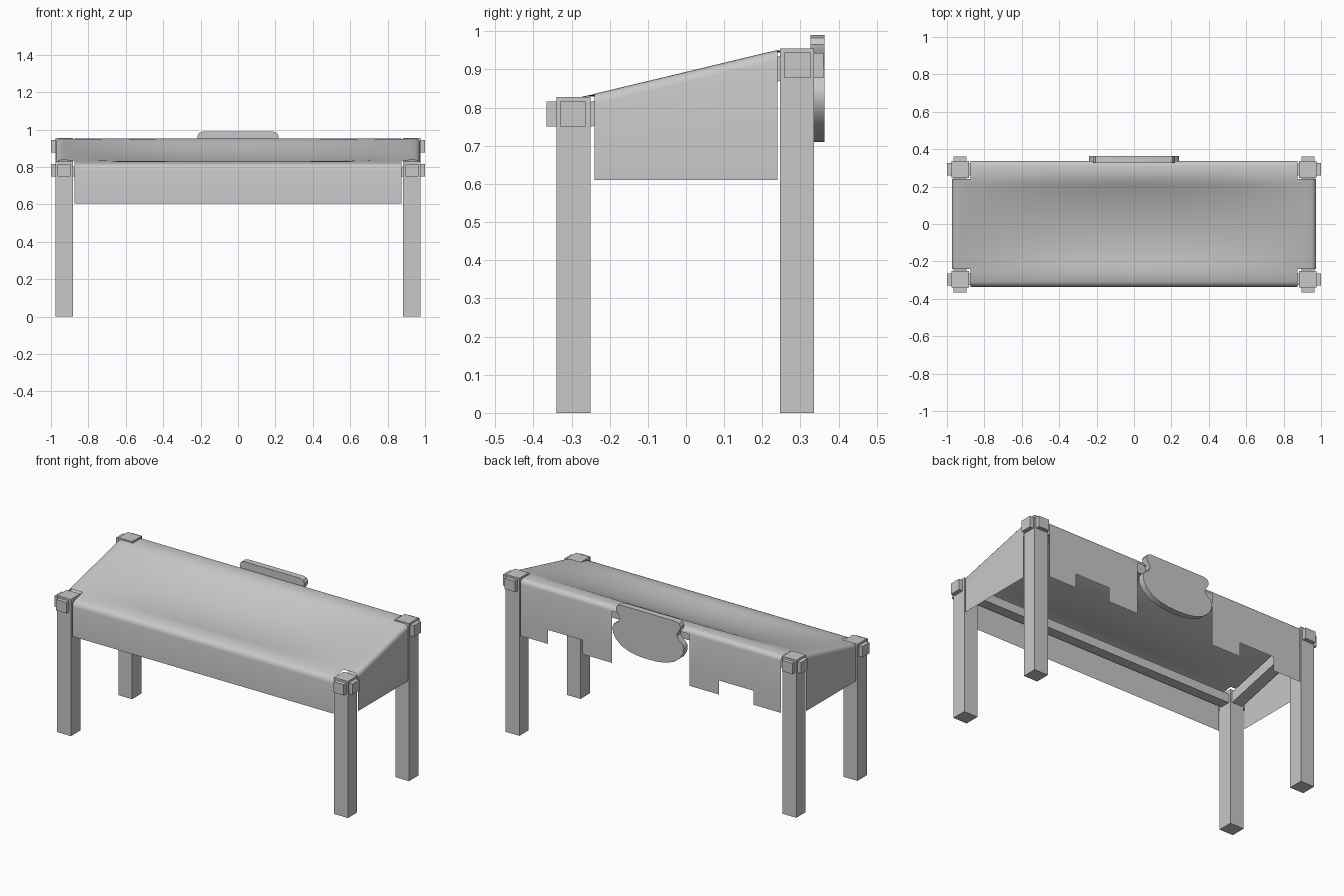
import bpy, bmesh, math
from mathutils import Vector

cube = bpy.data.objects.get("Cube")
if cube:
    bpy.data.objects.remove(cube)

grey = bpy.data.materials.new("plain_grey")
grey.use_nodes = True
GREY = (0.58, 0.58, 0.58, 1)
grey.diffuse_color = GREY
grey.node_tree.nodes["Principled BSDF"].inputs["Base Color"].default_value = GREY


def finish(name, bm, smooth_angle=0):
    mesh = bpy.data.meshes.new(name)
    bm.to_mesh(mesh)
    bm.free()
    mesh.materials.append(grey)
    obj = bpy.data.objects.new(name, mesh)
    bpy.context.collection.objects.link(obj)
    if smooth_angle:
        bpy.ops.object.select_all(action='DESELECT')
        obj.select_set(True)
        bpy.context.view_layer.objects.active = obj
        bpy.ops.object.shade_smooth_by_angle(angle=math.radians(smooth_angle))


def box(name, lo, hi, rise=0):
    """Box between two corners; rise lifts its back end to make a slope."""
    bm = bmesh.new()
    bmesh.ops.create_cube(bm, size=1)
    lo, hi = Vector(lo), Vector(hi)
    for v in bm.verts:
        back = v.co.y > 0
        v.co = (lo + hi) / 2 + v.co * (hi - lo)
        v.co.z += rise if back else 0
    finish(name, bm)


# Legs, level tenon blocks through them, and sloping side rails
for side, s in (("left", 1), ("right", -1)):
    x0, x1 = sorted((s * 0.883, s * 0.975))
    box(f"front_leg_{side}", (x0, -0.34, 0), (x1, -0.25, 0.828))
    box(f"back_leg_{side}", (x0, 0.246, 0), (x1, 0.336, 0.955))
    x0, x1 = sorted((s * 0.895, s * 0.965))
    box(f"front_tenon_{side}", (x0, -0.365, 0.75), (x1, -0.25, 0.816))
    box(f"back_tenon_{side}", (x0, 0.246, 0.877), (x1, 0.36, 0.943))
    box(f"side_rail_{side}", (x0, -0.25, 0.75), (x1, 0.246, 0.815), 0.12)
    # Ends of the long rails sticking out through the legs
    x0, x1 = sorted((s * 0.9, s * 1.0))
    box(f"front_rail_end_{side}", (x0, -0.33, 0.75), (x1, -0.264, 0.816))
    box(f"back_rail_end_{side}", (x0, 0.258, 0.877), (x1, 0.326, 0.944))

# Long rails under the cover
box("front_rail", (-0.9, -0.326, 0.75), (0.9, -0.264, 0.803))
box("back_rail", (-0.9, 0.258, 0.877), (0.9, 0.324, 0.936))

# Cloth cover: each grid line is (position, drop below the top, fixed height)
LEG_X, LEG_Y, R = 0.875, 0.24, 0.028


def hem(edge, heights):
    """Rounded edge then hanging rows, from the top outwards."""
    rows = []
    for i in range(5):
        a = math.pi / 2 * i / 4
        rows.append((edge - R + R * math.sin(a), R * (1 - math.cos(a)), None))
    return rows + [(edge, 0, h) for h in heights]


def flip(rows):
    return [(-p, d, h) for p, d, h in reversed(rows)]


half = [0.1, 0.18, 0.26, 0.36, 0.457, 0.57, 0.69, 0.79, LEG_X, 0.915]
inner_x = [(p, 0, None) for p in [-p for p in reversed(half)] + [0] + half]
inner_y = [(LEG_Y * i / 8, 0, None) for i in range(-8, 9)] + [(0.275, 0, None)]
side_hem = hem(0.974, [0.61])
cols = flip(side_hem) + inner_x + side_hem
rows = flip(hem(0.336, [0.605])) + [(-0.275, 0, None)] + inner_y + hem(0.338, [0.695, 0.61])


def top_height(x, y):
    slope = min(0.951, 0.894 + 0.24 * y)
    sag = max(0, 1 - (x / 0.95) ** 2) * max(0, 1 - (y / 0.26) ** 2)
    return slope - 0.048 * sag


def keep(c0, c1, r0, r1):
    x, y = abs(c0[0] + c1[0]) / 2, (r0[0] + r1[0]) / 2
    if x > LEG_X and abs(y) > LEG_Y:          # corners left open for the legs
        return False
    if y > 0 and r1[2]:                       # stepped back flap
        if x < 0.26:
            return False
        if r0[2] and 0.457 < x < 0.69:
            return False
    return True


bm = bmesh.new()
grid = []
for x, dx, hx in cols:
    line = []
    for y, dy, hy in rows:
        z = hx or hy or top_height(x, y) - dx - dy
        line.append(bm.verts.new((x, y, z)))
    grid.append(line)
for i in range(len(cols) - 1):
    for j in range(len(rows) - 1):
        if keep(cols[i], cols[i + 1], rows[j], rows[j + 1]):
            bm.faces.new((grid[i][j], grid[i + 1][j], grid[i + 1][j + 1], grid[i][j + 1]))
loose = [v for v in bm.verts if not v.link_faces]
bmesh.ops.delete(bm, geom=loose, context='VERTS')
finish("cloth_cover", bm, 60)

# Shaped plaque on the back: half outline, mirrored and extruded
outline = [(0.185, 0.99), (0.207, 0.983), (0.217, 0.965), (0.213, 0.945), (0.197, 0.925),
           (0.192, 0.905), (0.203, 0.885), (0.228, 0.868), (0.24, 0.845), (0.236, 0.81),
           (0.215, 0.775), (0.175, 0.742), (0.12, 0.722), (0.06, 0.712)]
points = outline + [(0, 0.71)] + [(-x, z) for x, z in reversed(outline)]
bm = bmesh.new()
face = bm.faces.new([bm.verts.new((x, 0.326, z)) for x, z in points])
ext = bmesh.ops.extrude_face_region(bm, geom=[face])
for v in ext["geom"]:
    if isinstance(v, bmesh.types.BMVert):
        v.co.y = 0.363
bmesh.ops.recalc_face_normals(bm, faces=bm.faces)
finish("back_plaque", bm, 35)
